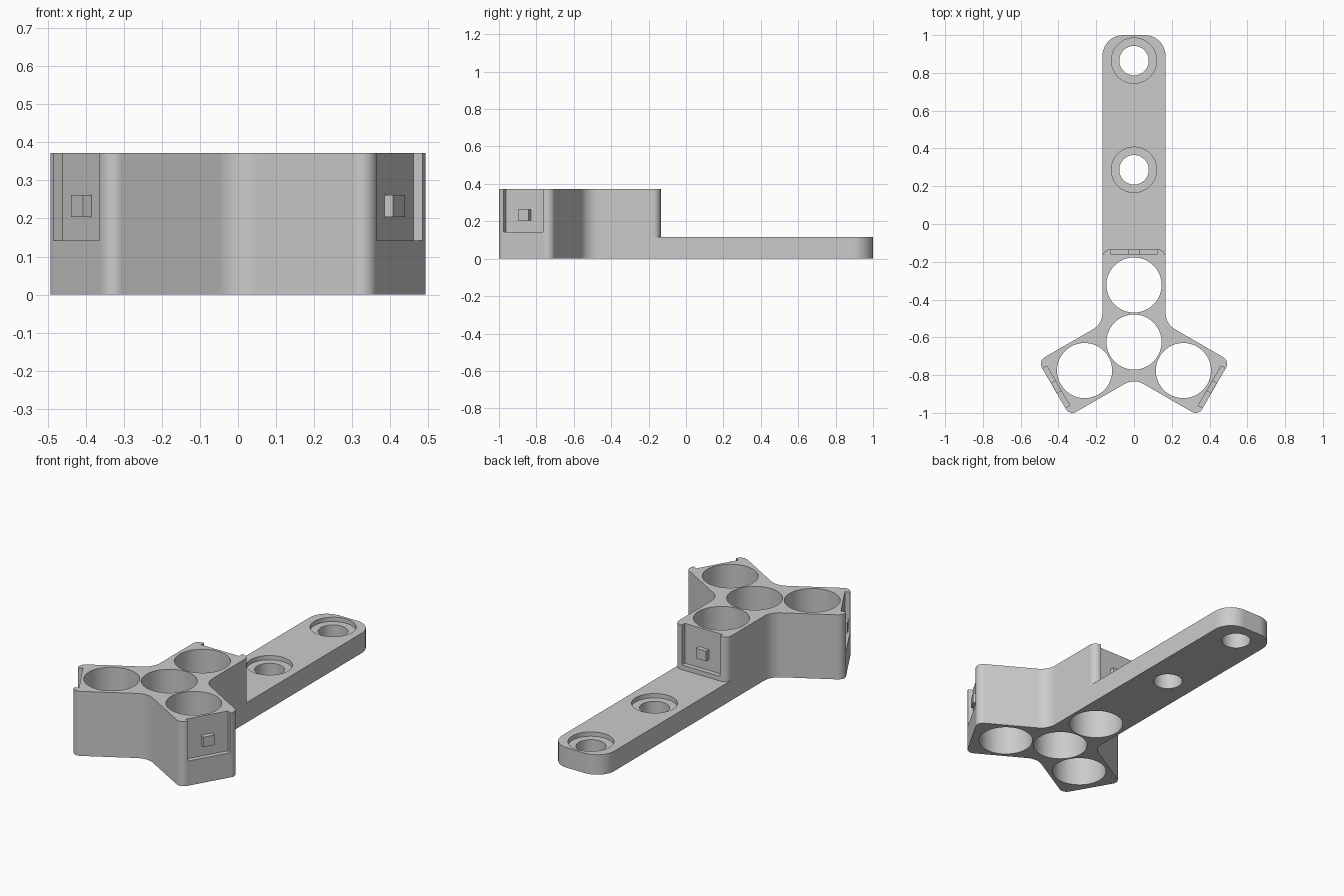
import bpy, bmesh, math
from mathutils import Vector, Matrix

cube = bpy.data.objects.get("Cube")
if cube:
    bpy.data.objects.remove(cube, do_unlink=True)

HUB = Vector((0, -0.625))     # centre of the three-armed block
HALF, REACH = 0.167, 0.49     # arm half width and length
TOP, BAR_TOP = 0.372, 0.115   # heights of block and bar
HOLE, SPACING = 0.146, 0.302  # tube hole radius and distance

grey = bpy.data.materials.new("plain grey")
grey.diffuse_color = (0.6, 0.6, 0.6, 1)
grey.use_nodes = True
grey.node_tree.nodes["Principled BSDF"].inputs["Base Color"].default_value = (0.6, 0.6, 0.6, 1)


def rounded(corners, steps=10):
    """Replace each (point, radius) corner of an outline with a tangent arc."""
    out = []
    for i, (p, r) in enumerate(corners):
        if r == 0:
            out.append(p)
            continue
        a = (corners[i - 1][0] - p).normalized()
        b = (corners[(i + 1) % len(corners)][0] - p).normalized()
        half = a.angle(b) / 2
        centre = p + (a + b).normalized() * r / math.sin(half)
        start = p + a * r / math.tan(half) - centre
        end = p + b * r / math.tan(half) - centre
        sweep = start.angle_signed(end)
        for k in range(steps + 1):
            out.append(centre + Matrix.Rotation(-sweep * k / steps, 2) @ start)
    return out


def prism(name, outline, z0, z1):
    """Extrude a flat outline between two heights."""
    bm = bmesh.new()
    face = bm.faces.new([bm.verts.new((p.x, p.y, z0)) for p in outline])
    top = bmesh.ops.extrude_face_region(bm, geom=[face])
    verts = [g for g in top["geom"] if isinstance(g, bmesh.types.BMVert)]
    bmesh.ops.translate(bm, verts=verts, vec=(0, 0, z1 - z0))
    bmesh.ops.recalc_face_normals(bm, faces=bm.faces)
    mesh = bpy.data.meshes.new(name)
    bm.to_mesh(mesh)
    bm.free()
    mesh.materials.append(grey)
    obj = bpy.data.objects.new(name, mesh)
    bpy.context.collection.objects.link(obj)
    return obj


def disc(x, y, r, n=64):
    return [Vector((x + r * math.cos(math.tau * k / n),
                    y + r * math.sin(math.tau * k / n))) for k in range(n)]


def combine(target, tool, operation):
    """Apply a boolean and throw the tool away."""
    bpy.context.view_layer.objects.active = target
    mod = target.modifiers.new("combine", "BOOLEAN")
    mod.object, mod.operation, mod.solver = tool, operation, "EXACT"
    bpy.ops.object.modifier_apply(modifier=mod.name)
    bpy.data.objects.remove(tool, do_unlink=True)


def on_arm(turn, across, along):
    """Point on an arm, measured from the hub."""
    return HUB + Matrix.Rotation(turn, 2) @ Vector((across, along))


def arm_box(name, turn, w, y0, y1, z0, z1):
    pts = [(-w, y0), (w, y0), (w, y1), (-w, y1)]
    return prism(name, [on_arm(turn, *p) for p in pts], z0, z1)


turns = [k * math.tau / 3 for k in range(3)]

# Three-armed block with rounded tips and filleted inner corners
corners = []
for t in turns:
    corners += [(on_arm(t, HALF, REACH), 0.04), (on_arm(t, -HALF, REACH), 0.04),
                (on_arm(t, -HALF, HALF / math.sqrt(3)), 0.1)]
body = prism("holder_body", rounded(corners), 0, TOP)

# Long mounting bar
bar = prism("mounting_bar", rounded([
    (Vector((-HALF, -0.4)), 0), (Vector((HALF, -0.4)), 0),
    (Vector((HALF, 1)), 0.11), (Vector((-HALF, 1)), 0.11)]), 0, BAR_TOP)
combine(body, bar, "UNION")

# Tube holes
centres = [HUB] + [on_arm(t, 0, SPACING) for t in turns]
for c in centres:
    combine(body, prism("tube_cutter", disc(c.x, c.y, HOLE), -0.1, 0.5), "DIFFERENCE")

# Counterbored screw holes
for y in (0.287, 0.865):
    combine(body, prism("screw_cutter", disc(0, y, 0.078), -0.1, 0.3), "DIFFERENCE")
    combine(body, prism("counterbore_cutter", disc(0, y, 0.12), BAR_TOP - 0.025, 0.3), "DIFFERENCE")

# Open-topped label recess on each arm tip, with a small catch inside
for t, side in zip(turns, ("back", "right", "left")):
    combine(body, arm_box("recess_cutter", t, 0.121, REACH - 0.027, 0.6, 0.142, 0.5), "DIFFERENCE")
    arm_box(side + "_catch", t, 0.032, REACH - 0.03, REACH - 0.001, 0.204, 0.262)

# Smooth round walls, crisp edges
bpy.ops.object.select_all(action="DESELECT")
body.select_set(True)
bpy.context.view_layer.objects.active = body
bpy.ops.object.shade_smooth_by_angle(angle=math.radians(30))
weighted = body.modifiers.new("even_shading", "WEIGHTED_NORMAL")
weighted.keep_sharp = True
